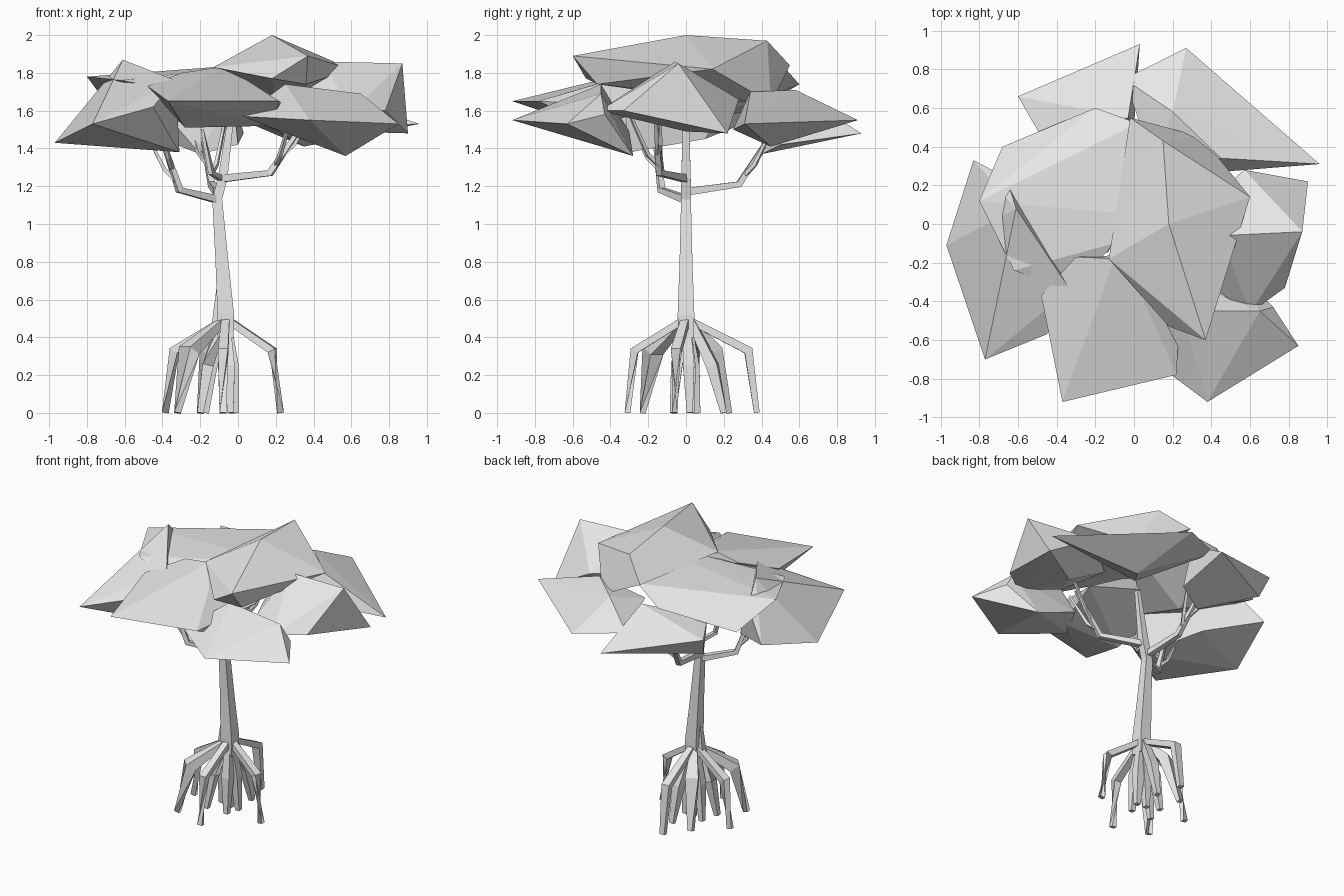
import bpy, bmesh
from mathutils import Vector

cube = bpy.data.objects.get("Cube")
if cube:
    bpy.data.objects.remove(cube, do_unlink=True)

grey = bpy.data.materials.new("pale_grey")
grey.use_nodes = True
grey.diffuse_color = (0.8, 0.8, 0.8, 1)
grey.node_tree.nodes["Principled BSDF"].inputs["Base Color"].default_value = (0.8, 0.8, 0.8, 1)


def finish(name, bm):
    bmesh.ops.recalc_face_normals(bm, faces=bm.faces)
    mesh = bpy.data.meshes.new(name)
    bm.to_mesh(mesh)
    bm.free()
    mesh.materials.append(grey)
    bpy.context.collection.objects.link(bpy.data.objects.new(name, mesh))


def clump(name, points):
    """Faceted leaf mass: the hull of a few corner points."""
    bm = bmesh.new()
    for p in points:
        bm.verts.new(p)
    hull = bmesh.ops.convex_hull(bm, input=bm.verts)
    spare = {v for v in hull["geom_interior"] if isinstance(v, bmesh.types.BMVert)}
    bmesh.ops.delete(bm, geom=list(spare), context="VERTS")
    finish(name, bm)


def limb(name, path, radii, flat=1.0):
    """Four-sided tapering limb along a path."""
    bm = bmesh.new()
    pts = [Vector(p) for p in path]
    rings = []
    for i, (p, r) in enumerate(zip(pts, radii)):
        along = (pts[min(i + 1, len(pts) - 1)] - pts[max(i - 1, 0)]).normalized()
        ref = Vector((0, 1, 0)) if abs(along.z) > 0.95 else Vector((0, 0, 1))
        side = along.cross(ref).normalized()
        up = side.cross(along)
        rings.append([bm.verts.new(p + side * a * r * flat + up * b * r)
                      for a, b in ((1, 1), (-1, 1), (-1, -1), (1, -1))])
    for a, b in zip(rings, rings[1:]):
        for k in range(4):
            bm.faces.new((a[k], a[k - 1], b[k - 1], b[k]))
    bm.faces.new(rings[0])
    bm.faces.new(rings[-1])
    finish(name, bm)


# Trunk and leader
limb("trunk", [(-.065, 0, .4), (-.065, 0, .52), (-.085, 0, .8), (-.11, 0, 1.13),
               (-.08, 0, 1.25), (-.03, 0, 1.62)], [.042, .044, .034, .026, .025, .014])
limb("trunk_buttress", [(-.12, -.01, .42), (-.09, -.01, .8)], [.025, .006])

# Main branches, each with forking twigs
branches = {
    "right": [(-.11, 0, 1.13), (-.31, -.13, 1.18), (-.42, -.17, 1.5)],
    "left": [(-.09, 0, 1.24), (.17, -.14, 1.27), (.36, -.16, 1.55)],
    "back": [(-.11, 0, 1.17), (-.14, .28, 1.21), (-.2, .48, 1.52)],
}
for side, path in branches.items():
    limb(side + "_branch", path, [.02, .017, .009])
    elbow = Vector(path[1])
    out = (elbow - Vector(path[0])).normalized()
    across = Vector((-out.y, out.x, 0))
    for n, spread in enumerate((-.1, .1)):
        start = elbow.lerp(Vector(path[2]), .15 + .2 * n)
        mid = start + out * .05 + across * spread * .4 + Vector((0, 0, .05))
        tip = start + out * .16 + across * spread + Vector((0, 0, .27))
        limb(f"{side}_twig_{n + 1}", [start, mid, tip], [.011, .01, .006])
limb("inner_twig", [(-.09, 0, 1.24), (-.14, -.13, 1.27), (-.19, -.15, 1.5)], [.015, .013, .008])

# Arched outer stilt roots: foot position, knee reach and knee thickness
for n, (x, y, reach, thick) in enumerate([
        (.225, -.06, .85, .022), (-.08, -.31, .88, .022), (-.32, -.23, .76, .038),
        (-.385, .05, .85, .024), (-.2, .23, .62, .036), (-.08, .375, .88, .024)]):
    dx, dy = x + .065, y
    knee = (-.065 + dx * reach, dy * reach, .33)
    limb(f"stilt_root_{n + 1}", [(-.065 + dx * .1, dy * .1, .48), knee, (x, y, 0)],
         [.018, thick, .015], 1.2)

# Steeper inner roots
for n, (x, y) in enumerate([(-.01, .02), (-.04, -.07), (-.2, -.07), (-.17, .06),
                            (-.03, .2), (-.08, .03)]):
    dx, dy = x + .065, y
    limb(f"inner_root_{n + 1}", [(-.065 + dx * .15, dy * .15, .48),
                                 (-.065 + dx * .7, dy * .7, .25), (x, y, 0)],
         [.02, .03, .016])

# Leaf masses of the crown
clump("back_left_leaves", [(.27, .91, 1.55), (.96, .31, 1.53), (-.05, .75, 1.58),
                           (.45, .34, 1.7), (.2, .58, 1.71), (.2, .25, 1.5), (.35, .45, 1.41),
                           (.1, .32, 1.63)])
clump("back_leaves", [(.03, .93, 1.48), (-.6, .66, 1.64), (-.56, .6, 1.51), (-.45, .4, 1.66),
                      (-.03, .55, 1.71), (-.2, .4, 1.37), (0, .5, 1.42)])
clump("right_leaves", [(-.97, -.11, 1.43), (-.83, .33, 1.54), (-.77, -.7, 1.53),
                       (-.45, -.57, 1.62), (-.61, .08, 1.87), (-.33, -.34, 1.76),
                       (-.31, -.3, 1.38), (-.5, .1, 1.45), (-.66, .24, 1.74)])
clump("front_leaves", [(-.37, -.92, 1.65), (-.48, -.37, 1.73), (.22, -.78, 1.65),
                       (-.3, -.17, 1.8), (-.1, -.18, 1.83), (.05, -.4, 1.76),
                       (-.28, -.5, 1.51), (.18, -.5, 1.52), (.25, -.15, 1.62)])
clump("front_left_leaves", [(.38, -.92, 1.55), (.85, -.63, 1.53), (.02, -.65, 1.57),
                            (.25, -.45, 1.74), (.65, -.45, 1.69), (.57, -.28, 1.36),
                            (.25, -.3, 1.49), (.72, -.43, 1.58)])
clump("left_leaves", [(.87, -.04, 1.85), (.9, .22, 1.48), (.57, .28, 1.66), (.78, -.33, 1.6),
                      (.6, -.46, 1.6), (.36, -.3, 1.62), (.45, -.06, 1.86),
                      (.25, 0, 1.66), (.55, 0, 1.49)])
clump("top_leaves", [(.18, 0, 2), (.15, .43, 1.97), (-.02, .55, 1.84), (.35, .45, 1.64),
                     (.6, .14, 1.82), (.37, -.6, 1.89), (-.13, -.18, 1.83), (.2, .1, 1.66),
                     (.36, -.47, 1.74), (.18, -.53, 1.77)])
clump("upper_right_leaves", [(-.2, .6, 1.74), (-.68, .4, 1.62), (-.8, .12, 1.78),
                             (-.62, -.24, 1.76), (-.33, -.35, 1.71), (-.1, -.1, 1.82),
                             (.02, .52, 1.83), (0, .05, 1.84), (-.3, .1, 1.54)])
